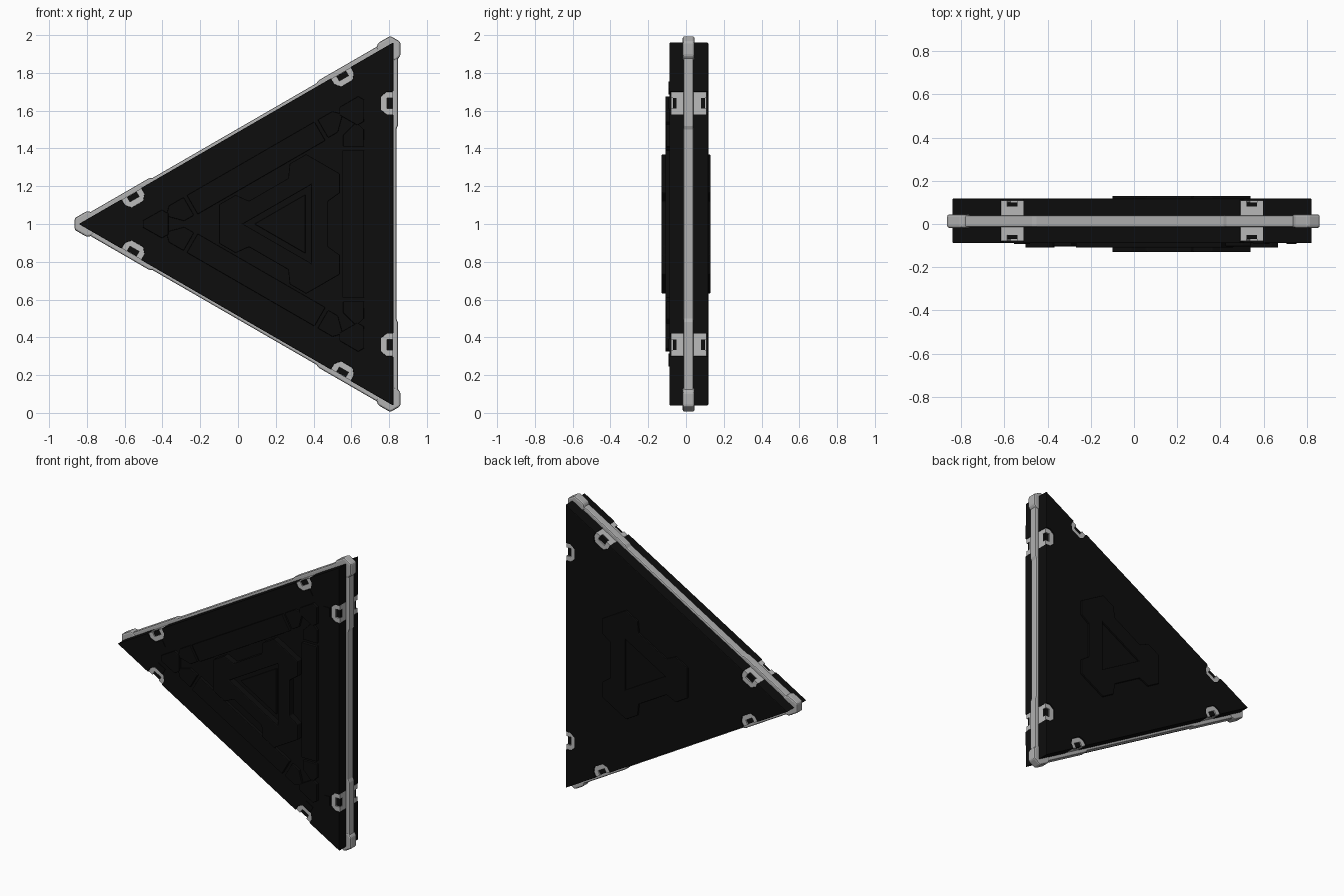
import bpy, bmesh, math

CX, CZ = 0.267, 1.0          # centre of the triangle
R3 = math.sqrt(3)

if "Cube" in bpy.data.objects:
    bpy.data.objects.remove(bpy.data.objects["Cube"])


def material(name, value):
    m = bpy.data.materials.new(name)
    m.use_nodes = True
    colour = (value, value, value, 1)
    m.diffuse_color = colour
    m.node_tree.nodes["Principled BSDF"].inputs["Base Color"].default_value = colour
    return m


BLACK = material("matte black", 0.004)
GREY = material("frame grey", 0.44)
LIGHT = material("clip light grey", 0.5)


def place(u, v, y, angle):
    """u runs along a side, v outward from the centre."""
    c, s = math.cos(angle), math.sin(angle)
    return (CX + v * c - u * s, y, CZ + v * s + u * c)


def mirror(half):
    return [(-u, v) for u, v in reversed(half)] + half


def finish(bm, name, mat, bevel):
    bmesh.ops.remove_doubles(bm, verts=bm.verts, dist=1e-5)
    bmesh.ops.recalc_face_normals(bm, faces=bm.faces)
    mesh = bpy.data.meshes.new(name)
    bm.to_mesh(mesh)
    bm.free()
    mesh.materials.append(mat)
    ob = bpy.data.objects.new(name, mesh)
    bpy.context.collection.objects.link(ob)
    if bevel:
        mod = ob.modifiers.new("Bevel", "BEVEL")
        mod.width = bevel
        mod.segments = 2
        mod.limit_method = "ANGLE"
    return ob


def ring(name, half, inner, y0, y1, mat, bevel=0.0):
    """Three-sided closed shape from half of one side's outline."""
    bm = bmesh.new()
    outer = mirror(half)
    for k in range(3):
        a = k * math.tau / 3
        vert = lambda p, y: bm.verts.new(place(*p, y, a))
        for y in (y0, y1):
            bm.faces.new([vert(p, y) for p in outer + inner[::-1]])
        for chain in (outer, inner):
            for p, q in zip(chain, chain[1:]):
                bm.faces.new([vert(p, y0), vert(q, y0), vert(q, y1), vert(p, y1)])
    return finish(bm, name, mat, bevel)


def pieces(name, polys, y0, y1, mat, turn=0.0, bevel=0.0):
    """Separate prisms repeated on all three sides or corners."""
    bm = bmesh.new()
    for k in range(3):
        a = k * math.tau / 3 + turn
        for poly in polys:
            lo = [bm.verts.new(place(*p, y0, a)) for p in poly]
            hi = [bm.verts.new(place(*p, y1, a)) for p in poly]
            bm.faces.new(lo)
            bm.faces.new(hi)
            for i in range(len(poly)):
                j = (i + 1) % len(poly)
                bm.faces.new([lo[i], lo[j], hi[j], hi[i]])
    return finish(bm, name, mat, bevel)


def pair(poly, offset=0.0):
    right = [(u + offset, v) for u, v in poly]
    return [right, [(-u, v) for u, v in right]]


def triangle(r):
    return mirror([(R3 * r, r)])


# Main slab, with notches for the clips
EDGE, CLIP = 0.555, 0.64
notch = [(-0.06, EDGE), (-0.06, 0.52), (-0.035, 0.49),
         (0.035, 0.49), (0.06, 0.52), (0.06, EDGE)]
ring("slab", [(u + CLIP, v) for u, v in notch] + [(R3 * EDGE, EDGE)],
     [(0, 0)], -0.088, 0.118, BLACK, 0.004)

# Edge frame, thicker toward the corners, and corner caps
ring("edge_frame", [(0.50, 0.571), (0.52, 0.579), (0.959, 0.579), (0.97, 0.56)],
     triangle(0.53), -0.014, 0.040, GREY, 0.008)
cap = mirror([(0.031, 1.132), (0.0685, 1.067), (0.063, 1.041)]) + [(0, 0.98)]
pieces("corner_caps", [cap], -0.018, 0.045, GREY, math.pi / 3, 0.01)

# Clips: base plate, C-shaped rim and dark insert
base = [(u, min(v, 0.553)) for u, v in notch]
pieces("clip_bases", pair(base, CLIP), -0.05, 0.08, LIGHT)
rim = base + [(0.028, 0.553), (0.028, 0.521), (-0.028, 0.521), (-0.028, 0.553)]
pieces("clip_rims", pair(rim, CLIP), -0.079, 0.109, LIGHT)
insert = [(-0.028, 0.521), (0.028, 0.521), (0.028, 0.55), (-0.028, 0.55)]
pieces("clip_inserts", pair(insert, CLIP), -0.07, 0.10, BLACK)

# Small tabs inside the clips on the front
tab = [(-0.03, 0.44), (0.03, 0.44), (0.03, 0.485), (-0.03, 0.485)]
pieces("front_tabs", pair(tab, CLIP), -0.093, -0.08, BLACK)

# Front raised bars, links and corner tips
bar = mirror([(0.39, 0.40), (0.39, 0.285)])
pieces("front_bars", [bar], -0.109, -0.08, BLACK, bevel=0.004)
link = [(0.41, 0.40), (0.50, 0.40), (0.54, 0.36), (0.47, 0.29), (0.41, 0.29)]
pieces("front_links", pair(link), -0.104, -0.08, BLACK, bevel=0.004)
tip = mirror([(0.018, 0.77), (0.075, 0.67), (0.055, 0.635)])
pieces("front_corner_tips", [tip], -0.109, -0.08, BLACK, math.pi / 3, 0.004)

# Three-lobed raised ring on both faces
lobes = [(0.12, 0.21), (0.165, 0.273), (0.266, 0.273), (0.318, 0.1836)]
ring("front_lobed_ring", lobes, triangle(0.12), -0.13, -0.08, BLACK, 0.005)
ring("back_lobed_ring", lobes, triangle(0.10), 0.11, 0.13, BLACK, 0.005)
ring("front_centre_plate", [(R3 * 0.09, 0.09)], [(0, 0)], -0.10, -0.08, BLACK, 0.004)
